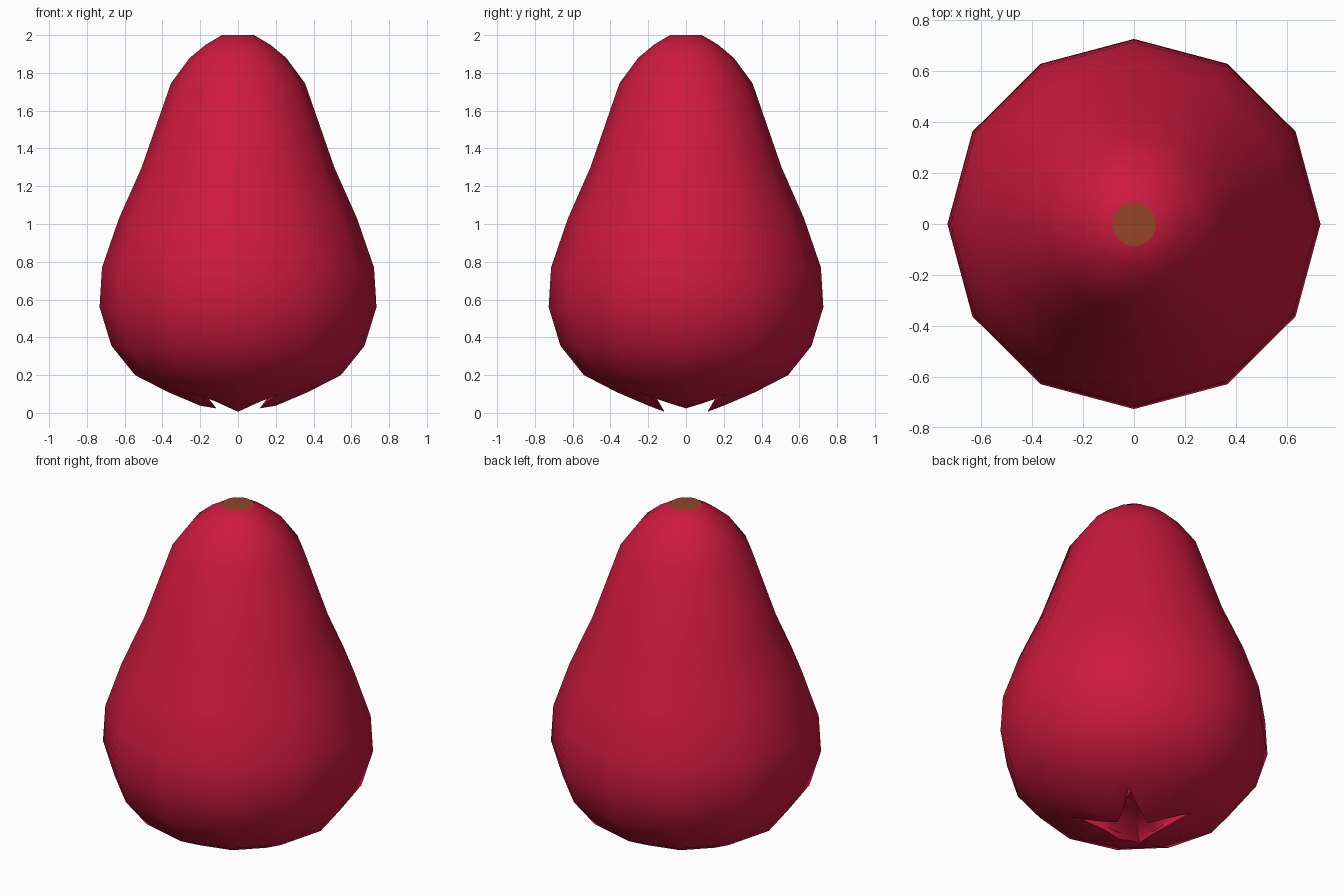
import bpy, bmesh, math

if "Cube" in bpy.data.objects:
    bpy.data.objects.remove(bpy.data.objects["Cube"])


def material(name, color):
    m = bpy.data.materials.new(name)
    m.diffuse_color = color
    m.use_nodes = True
    m.node_tree.nodes["Principled BSDF"].inputs["Base Color"].default_value = m.diffuse_color
    return m


def make_object(name, bm, mat, angle=60):
    bmesh.ops.recalc_face_normals(bm, faces=bm.faces)
    me = bpy.data.meshes.new(name)
    bm.to_mesh(me)
    bm.free()
    ob = bpy.data.objects.new(name, me)
    bpy.context.collection.objects.link(ob)
    me.materials.append(mat)
    bpy.ops.object.select_all(action='DESELECT')
    ob.select_set(True)
    bpy.context.view_layer.objects.active = ob
    bpy.ops.object.shade_smooth_by_angle(angle=math.radians(angle))
    return ob


red = material("skin_red", (0.61, 0.01, 0.048, 1))
brown = material("scar_brown", (0.30, 0.06, 0.02, 1))

# twelve-sided fruit, plus one extra column at each diagonal for the calyx slits
ANGLES = [q * 90 + a for q in range(4) for a in (0, 30, 45, 60)]
SLIT = math.cos(math.radians(15))


def ring(bm, lobe, side, slit):
    """One loop; (radius, z) given at lobe middle, lobe side and slit."""
    verts = []
    for a in ANGLES:
        r, z = {0: lobe, 45: slit}.get(a % 90, side)
        t = math.radians(a)
        verts.append(bm.verts.new((r * math.cos(t), 0.992 * r * math.sin(t), z)))
    return verts


# fruit skin profile, top to bottom
profile = [(0.085, 2.0), (0.17, 1.95), (0.255, 1.88), (0.355, 1.745),
           (0.51, 1.3), (0.63, 1.03), (0.72, 0.77), (0.733, 0.56),
           (0.67, 0.355), (0.545, 0.2), (0.37, 0.11)]
# calyx: four lobes folding in to tips, then the cavity behind them
calyx = [((0.20, 0.038), (0.245, 0.062), (0.315, 0.103)),
         ((0.115, 0.006), (0.17, 0.05), (0.30, 0.105)),
         ((0.155, 0.075), (0.195, 0.095), (0.285, 0.12)),
         ((0.10, 0.15), (0.12, 0.15), (0.14, 0.15))]

bm = bmesh.new()
rings = [ring(bm, p, p, (p[0] * SLIT, p[1])) for p in profile]
rings += [ring(bm, *c) for c in calyx]
# the two lobes on x sit a little higher
tips = rings[len(profile) + 1]
for i in (0, 8):
    tips[i].co.z = 0.024
n = len(ANGLES)
for a, b in zip(rings, rings[1:]):
    for i in range(n):
        j = (i + 1) % n
        bm.faces.new((a[i], a[j], b[j], b[i]))
for loop, z in ((rings[0], 1.99), (rings[-1], 0.165)):
    c = bm.verts.new((0, 0, z))
    for i in range(n):
        bm.faces.new((loop[i], loop[(i + 1) % n], c))
make_object("fruit_body", bm, red)

# stem scar on the crown
bm = bmesh.new()
bmesh.ops.create_circle(bm, cap_ends=True, segments=24, radius=0.086)
for v in bm.verts:
    v.co.z = 2.0
for f in bm.faces:
    if f.normal.z < 0:
        f.normal_flip()
make_object("stem_scar", bm, brown)
